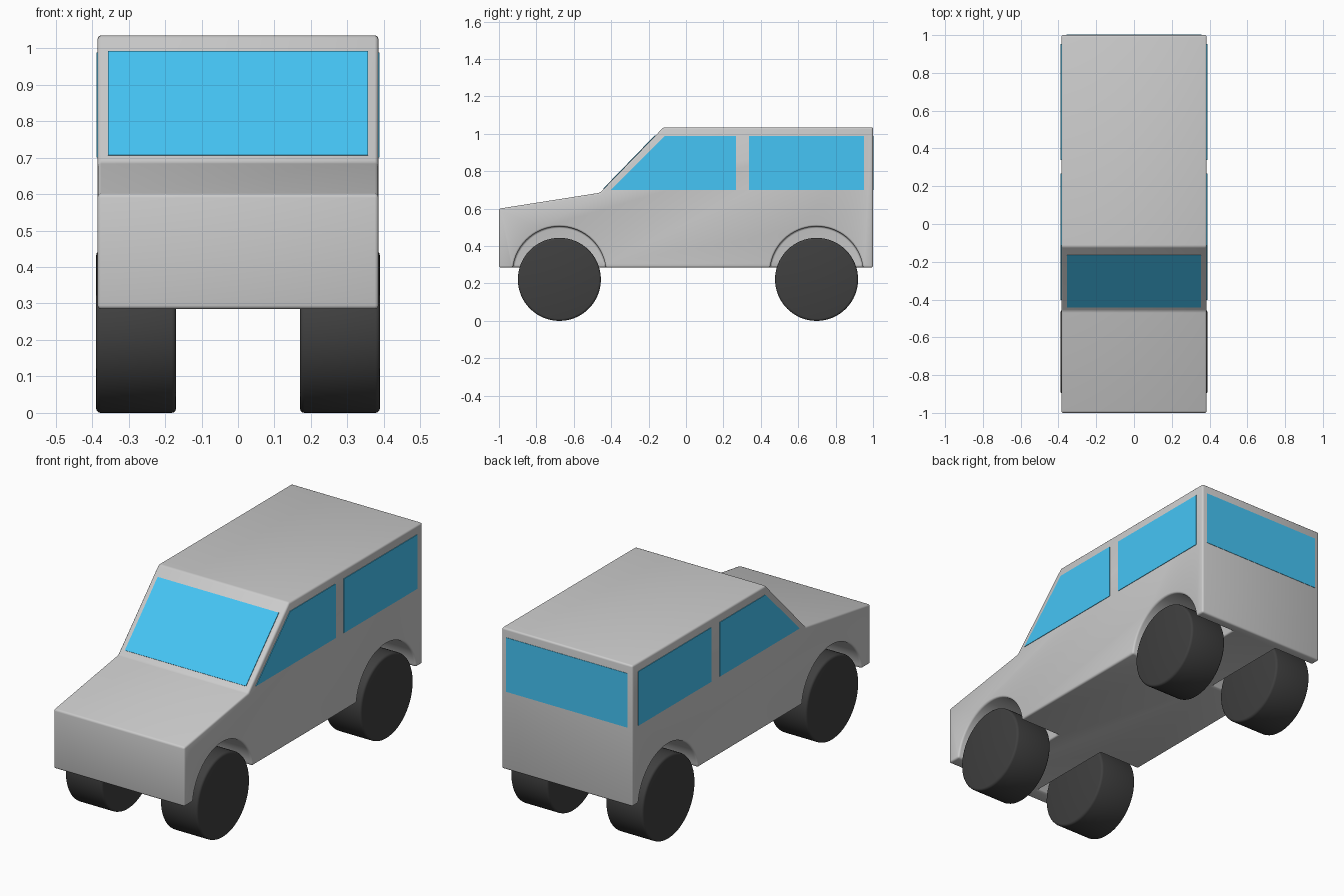
import bpy, bmesh, math
from mathutils import Matrix

if "Cube" in bpy.data.objects:
    bpy.data.objects.remove(bpy.data.objects["Cube"])


def material(name, rgb):
    m = bpy.data.materials.new(name)
    m.diffuse_color = (*rgb, 1)
    m.use_nodes = True
    m.node_tree.nodes["Principled BSDF"].inputs["Base Color"].default_value = m.diffuse_color
    return m


glass = material("blue_glass", (0.06, 0.56, 0.92))
rubber = material("black_rubber", (0.05, 0.05, 0.05))


def finish(name, bm, mat=None):
    bmesh.ops.recalc_face_normals(bm, faces=bm.faces)
    me = bpy.data.meshes.new(name)
    bm.to_mesh(me)
    bm.free()
    ob = bpy.data.objects.new(name, me)
    bpy.context.collection.objects.link(ob)
    if mat:
        me.materials.append(mat)
    return ob


def prism(name, profile, x0, x1, mat=None):
    """Extrude a (y, z) profile from x0 to x1."""
    bm = bmesh.new()
    face = bm.faces.new([bm.verts.new((x0, y, z)) for y, z in profile])
    ext = bmesh.ops.extrude_face_region(bm, geom=[face])["geom"]
    bmesh.ops.translate(bm, vec=(x1 - x0, 0, 0),
                        verts=[v for v in ext if isinstance(v, bmesh.types.BMVert)])
    return finish(name, bm, mat)


def drum(name, radius, x0, x1, y, z, mat=None):
    """Cylinder lying along x."""
    bm = bmesh.new()
    m = Matrix.Translation(((x0 + x1) / 2, y, z)) @ Matrix.Rotation(math.pi / 2, 4, 'Y')
    bmesh.ops.create_cone(bm, cap_ends=True, segments=64, radius1=radius,
                          radius2=radius, depth=abs(x1 - x0), matrix=m)
    return finish(name, bm, mat)


def bevel_and_smooth(ob, width):
    b = ob.modifiers.new("edge_round", 'BEVEL')
    b.width, b.segments = width, 3
    b.limit_method, b.angle_limit = 'ANGLE', math.radians(25)
    bpy.ops.object.select_all(action='DESELECT')
    ob.select_set(True)
    bpy.context.view_layer.objects.active = ob
    bpy.ops.object.convert(target='MESH')
    bpy.ops.object.shade_smooth_by_angle(angle=math.radians(35))


# Body shell
W = 0.385
body = prism("body", [(-1, 0.285), (-1, 0.60), (-0.46, 0.685), (-0.12, 1.035),
                      (1, 1.035), (1, 0.285)], -W, W)

# Wheel wells and wheels
cutters = []
for end, y in (("front", -0.677), ("rear", 0.698)):
    for side, s in (("right", 1), ("left", -1)):
        cut = drum("well_cutter", 0.25, s * 0.14, s * 0.5, y, 0.255)
        cut.hide_render = True
        cutters.append(cut)
        mod = body.modifiers.new("well", 'BOOLEAN')
        mod.operation, mod.solver, mod.object = 'DIFFERENCE', 'EXACT', cut
        wheel = drum(f"{end}_{side}_wheel", 0.222, s * 0.17, s * 0.389, y, 0.222, rubber)
        bevel_and_smooth(wheel, 0.012)
bevel_and_smooth(body, 0.01)
for cut in cutters:
    bpy.data.objects.remove(cut)

# Side windows
low, high = 0.70, 0.988
for side, s in (("right", 1), ("left", -1)):
    prism(f"{side}_front_window", [(-0.402, low), (-0.115, high), (0.268, high), (0.268, low)],
          s * (W - 0.003), s * (W + 0.003), glass)
    prism(f"{side}_rear_window", [(0.338, low), (0.338, high), (0.953, high), (0.953, low)],
          s * (W - 0.003), s * (W + 0.003), glass)

# Windscreen follows the sloped front of the cabin
o = 0.0025
prism("windscreen", [(-0.44 - o, 0.705 + o), (-0.164 - o, 0.99 + o),
                     (-0.164 + o, 0.99 - o), (-0.44 + o, 0.705 - o)], -0.356, 0.356, glass)

# Tailgate window
prism("tailgate_window", [(0.997, low), (0.997, high), (1.002, high), (1.002, low)],
      -0.357, 0.357, glass)
